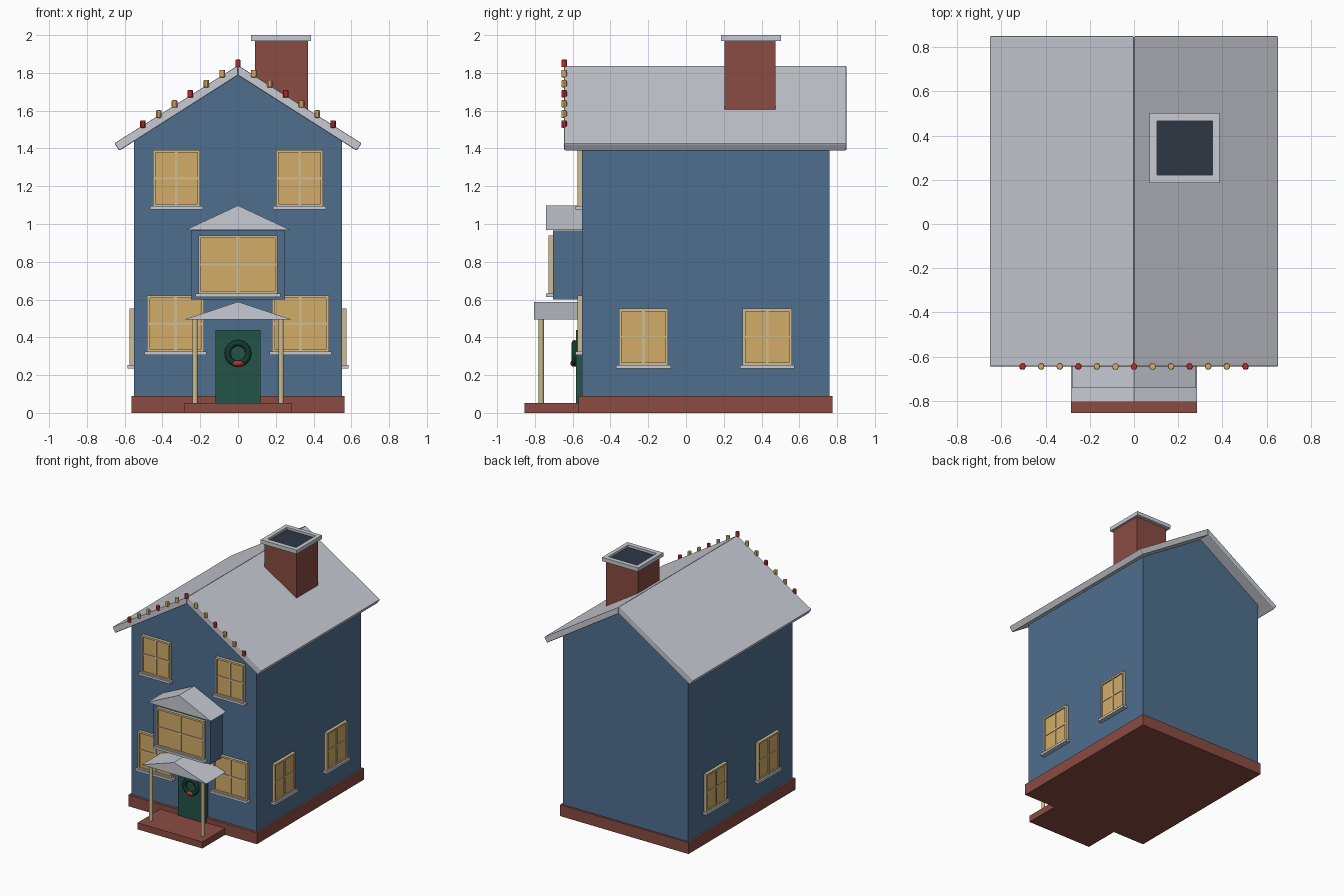
import bpy, bmesh, math
from mathutils import Matrix, Vector

if "Cube" in bpy.data.objects:
    bpy.data.objects.remove(bpy.data.objects["Cube"])


def material(name, rgb):
    m = bpy.data.materials.new(name)
    lin = [((c / 255 + 0.055) / 1.055) ** 2.4 for c in rgb]
    m.diffuse_color = (*lin, 1)
    m.use_nodes = True
    m.node_tree.nodes["Principled BSDF"].inputs["Base Color"].default_value = m.diffuse_color
    return m


BLUE = material("wall blue", (78, 111, 143))
BRICK = material("brick red", (138, 76, 66))
SNOW = material("pale grey", (200, 203, 212))
GLOW = material("window glow", (212, 172, 104))
CREAM = material("cream trim", (208, 188, 142))
GREEN = material("door green", (34, 84, 70))
WREATH = material("wreath green", (20, 56, 46))
RED = material("red", (186, 44, 48))
DARK = material("flue dark", (46, 55, 67))


def finish(name, bm, mat, bevel=0.0, smooth=False):
    bmesh.ops.recalc_face_normals(bm, faces=bm.faces)
    me = bpy.data.meshes.new(name)
    bm.to_mesh(me)
    bm.free()
    me.materials.append(mat)
    ob = bpy.data.objects.new(name, me)
    bpy.context.collection.objects.link(ob)
    if bevel:
        mod = ob.modifiers.new("bevel", 'BEVEL')
        mod.width, mod.segments = bevel, 2
    if smooth:
        for p in me.polygons:
            p.use_smooth = True
    return ob


def add_box(bm, lo, hi, rot=None):
    size = [b - a for a, b in zip(lo, hi)]
    mid = [(a + b) / 2 for a, b in zip(lo, hi)]
    mat = Matrix.Translation(mid) @ Matrix.Diagonal((*size, 1))
    bmesh.ops.create_cube(bm, size=1, matrix=(rot @ mat) if rot else mat)


def box(name, lo, hi, mat, bevel=0.0):
    bm = bmesh.new()
    add_box(bm, lo, hi)
    return finish(name, bm, mat, bevel)


def prism(name, profile, y0, y1, mat, bevel=0.0):
    """Extrude an x-z outline along y."""
    bm = bmesh.new()
    face = bm.faces.new([bm.verts.new((x, y0, z)) for x, z in profile])
    new = bmesh.ops.extrude_face_region(bm, geom=[face])["geom"]
    verts = [v for v in new if isinstance(v, bmesh.types.BMVert)]
    bmesh.ops.translate(bm, verts=verts, vec=(0, y1 - y0, 0))
    return finish(name, bm, mat, bevel)


def window(name, at, turn, w, h):
    """Four-pane window: local x across, -y outward, origin at bottom centre of the wall."""
    rot = Matrix.Translation(at) @ Matrix.Rotation(turn, 4, 'Z')
    r, t = w / 2, 0.014
    bm = bmesh.new()
    add_box(bm, (-r + t / 2, -0.014, t / 2), (r - t / 2, 0.005, h - t / 2), rot)
    finish(name + "_panes", bm, GLOW)
    bm = bmesh.new()
    for s in (-1, 1):
        a, b = sorted((s * r, s * (r - t)))
        add_box(bm, (a, -0.024, 0), (b, 0.005, h), rot)
    for z in (0, h - t):
        add_box(bm, (-r + t, -0.024, z), (r - t, 0.005, z + t), rot)
    add_box(bm, (-0.007, -0.02, t), (0.007, 0, h - t), rot)
    add_box(bm, (-r + t, -0.019, h / 2 - 0.006), (r - t, 0, h / 2 + 0.006), rot)
    finish(name + "_frame", bm, CREAM)
    bm = bmesh.new()
    add_box(bm, (-r - 0.015, -0.036, -0.016), (r + 0.015, 0.005, 0.002), rot)
    finish(name + "_sill", bm, SNOW)


# House body and foundation
prism("house_walls", [(-.55, .02), (.55, .02), (.55, 1.45), (0, 1.80), (-.55, 1.45)], -.55, .76, BLUE)
box("foundation", (-.565, -.57, 0), (.565, .775, .09), BRICK)
box("porch_step", (-.285, -.855, 0), (.285, -.56, .052), BRICK)

# Roof slabs meeting at the ridge
for side, s in (("left", -1), ("right", 1)):
    prism(side + "_roof", [(0, 1.84), (s * .655, 1.427), (s * .628, 1.388), (0, 1.787)],
          -.645, .85, SNOW, 0.006)

# Chimney with a hollow cap
box("chimney", (.09, .205, 1.5), (.37, .475, 1.972), BRICK)
bm = bmesh.new()
add_box(bm, (.07, .185, 1.97), (.103, .502, 2))
add_box(bm, (.355, .185, 1.97), (.387, .502, 2))
add_box(bm, (.103, .185, 1.97), (.355, .222, 2))
add_box(bm, (.103, .467, 1.97), (.355, .502, 2))
finish("chimney_cap", bm, SNOW)
box("flue", (.103, .222, 1.965), (.355, .467, 1.982), DARK)

# Bay and its small gable roof
box("bay", (-.25, -.705, .60), (.25, -.54, .965), BLUE)
prism("bay_roof", [(-.28, .967), (.28, .967), (0, 1.098)], -.742, -.54, SNOW)
window("bay_window", (0, -.705, .63), 0, .42, .31)

# Porch roof and posts
prism("porch_roof", [(-.285, .494), (.285, .494), (0, .588)], -.805, -.54, SNOW)
for side, s in (("left", -1), ("right", 1)):
    bm = bmesh.new()
    bmesh.ops.create_cone(bm, cap_ends=True, segments=12, radius1=.014, radius2=.014, depth=.45,
                          matrix=Matrix.Translation((s * .228, -.767, .273)))
    finish(side + "_porch_post", bm, CREAM)

# Windows
for side, s in (("left", -1), ("right", 1)):
    window(side + "_upper_window", (s * .326, -.55, 1.092), 0, .25, .30)
    window(side + "_lower_window", (s * .331, -.55, .322), 0, .30, .30)
    for pos, y in (("front", -.225), ("rear", .43)):
        window(f"{side}_{pos}_side_window", (s * .55, y, .252), s * math.pi / 2, .26, .30)

# Door with wreath and bow
box("door", (-.12, -.583, .05), (.12, -.54, .44), GREEN)
bm = bmesh.new()
N, M, R, r = 24, 8, .055, .016
rings = []
for i in range(N):
    a = 2 * math.pi * i / N
    ring = []
    for j in range(M):
        b = 2 * math.pi * j / M
        d = R + r * math.cos(b)
        ring.append(bm.verts.new((d * math.cos(a), -.59 + r * math.sin(b), .315 + d * math.sin(a))))
    rings.append(ring)
for i in range(N):
    p, q = rings[i], rings[(i + 1) % N]
    for j in range(M):
        k = (j + 1) % M
        bm.faces.new((p[j], q[j], q[k], p[k]))
finish("wreath", bm, WREATH, smooth=True)
bm = bmesh.new()
bmesh.ops.create_uvsphere(bm, u_segments=12, v_segments=8, radius=1,
                          matrix=Matrix.Translation((0, -.6, .262)) @ Matrix.Diagonal((.032, .012, .016, 1)))
finish("wreath_bow", bm, RED, smooth=True)

# String of lights along the front gable
for i in range(-6, 7):
    k = abs(i)
    bm = bmesh.new()
    bmesh.ops.create_cone(bm, cap_ends=True, segments=12, radius1=.015, radius2=.015, depth=.04,
                          matrix=Matrix.Translation((i * .084, -.645, 1.85 - k * .0535)))
    finish(f"gable_light_{i + 7}", bm, RED if k % 3 == 0 else GLOW, 0.006)
